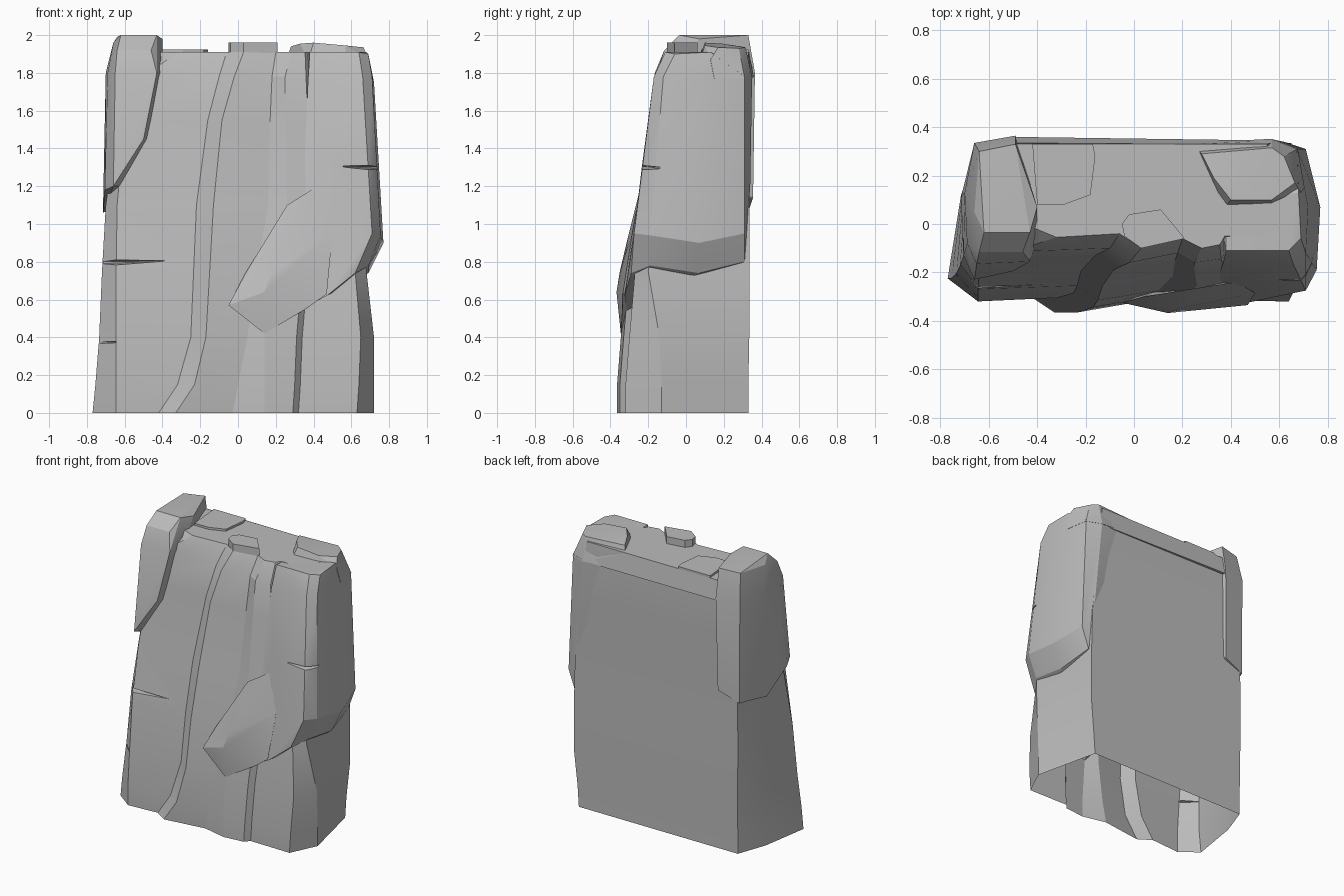
import bpy
import bmesh
from math import radians
from mathutils import Vector

cube = bpy.data.objects.get("Cube")
if cube:
    bpy.data.objects.remove(cube, do_unlink=True)

stone = bpy.data.materials.new("grey stone")
stone.use_nodes = True
grey = (0.5, 0.5, 0.5, 1)
stone.diffuse_color = grey
shader = next(n for n in stone.node_tree.nodes if n.type == "BSDF_PRINCIPLED")
shader.inputs["Base Color"].default_value = grey
shader.inputs["Roughness"].default_value = 0.9


def add_object(name, bm):
    bmesh.ops.recalc_face_normals(bm, faces=bm.faces[:])
    mesh = bpy.data.meshes.new(name)
    bm.to_mesh(mesh)
    bm.free()
    mesh.materials.append(stone)
    obj = bpy.data.objects.new(name, mesh)
    bpy.context.scene.collection.objects.link(obj)
    return obj


def boulder(name, points):
    """Angular stone wrapped around a few corner points."""
    bm = bmesh.new()
    for point in points:
        bm.verts.new(point)
    bmesh.ops.convex_hull(bm, input=bm.verts[:])
    loose = [v for v in bm.verts if not v.link_faces]
    bmesh.ops.delete(bm, geom=loose, context="VERTS")
    bmesh.ops.dissolve_limit(bm, angle_limit=radians(4),
                             verts=bm.verts[:], edges=bm.edges[:])
    return add_object(name, bm)


def crack(target, mouth, tip, height):
    """Cut a tapering wedge from the outer point mouth to the point tip."""
    mouth, tip = Vector(mouth), Vector(tip)
    up, out = Vector((0, 0, height / 2)), Vector((0, 0.2, 0))
    inward = Vector((0, 0.07, 0))
    cutter = boulder("crack_cutter", [
        mouth - out + up * 2, mouth - out - up * 2,
        mouth + inward + up / 4, mouth + inward - up / 4,
        tip - out + up / 8, tip - out - up / 8, tip])
    cutter.hide_render = True
    mod = target.modifiers.new("crack", "BOOLEAN")
    mod.operation, mod.solver, mod.object = "DIFFERENCE", "EXACT", cutter
    graph = bpy.context.evaluated_depsgraph_get()
    carved = bpy.data.meshes.new_from_object(target.evaluated_get(graph))
    target.modifiers.clear()
    target.data = carved
    bpy.data.objects.remove(cutter, do_unlink=True)


# Main rock face: the front leans back, each vertical ridge wanders in x
heights = [0, .15, .4, .75, 1.1, 1.55, 1.78, 1.91]
front = [-.365, -.365, -.345, -.315, -.255, -.19, -.16, -.1]
ridges = [
    (.14, [-.77, -.755, -.735, -.72, -.7, -.64, -.6, -.55]),
    (.045, [-.645, -.645, -.645, -.645, -.64, -.6, -.5, -.32]),
    (.06, [-.42, -.32, -.25, -.235, -.22, -.16, -.1, -.06]),
    (0, [-.33, -.23, -.17, -.15, -.13, -.085, -.02, .03]),
    (.04, [-.03, 0, .05, .1, .16, .17, .18, .2]),
    (0, [.14, .14, .14, .18, .26, .25, .25, .28]),
    (.015, [.29, .3, .31, .34, .38, .37, .36, .355]),
    (.05, [.32, .33, .34, .37, .42, .4, .38, .375]),
    (.045, [.63, .64, .65, .62, .6, .6, .6, .55]),
]
# Flank and back corners, each with its own y at every height
back = [.33, .33, .335, .335, .335, .34, .34, .33]
corners = [
    ([-.13, -.13, -.14, -.2, -.18, -.1, -.05, 0],
     [.72, .72, .72, .68, .65, .6, .6, .6]),
    (back, [.615, .625, .65, .65, .64, .6, .58, .55]),
    (back, [-.64, -.64, -.64, -.645, -.64, -.62, -.6, -.55]),
    ([.12] * 8, [-.715, -.71, -.705, -.695, -.67, -.64, -.6, -.55]),
]

bm = bmesh.new()
rings = []
for i, z in enumerate(heights):
    ring = [(xs[i], front[i] + inset, z) for inset, xs in ridges]
    ring += [(xs[i], ys[i], z) for ys, xs in corners]
    rings.append([bm.verts.new(p) for p in ring])
for low, high in zip(rings, rings[1:]):
    for j in range(len(low)):
        k = (j + 1) % len(low)
        bm.faces.new((low[j], low[k], high[k], high[j]))
bm.faces.new(rings[0])
bm.faces.new(rings[-1])
rock_face = add_object("rock_face", bm)
crack(rock_face, (-.72, -.24, .795), (-.37, -.25, .805), .04)
crack(rock_face, (-.78, -.24, .37), (-.64, -.28, .375), .04)

# Open underside
bm = bmesh.new()
bm.from_mesh(rock_face.data)
floor = [f for f in bm.faces if all(v.co.z < .001 for v in f.verts)]
bmesh.ops.delete(bm, geom=floor, context="FACES_ONLY")
bm.to_mesh(rock_face.data)
bm.free()

# Overhanging slab on the left side of the rock
slab = boulder("overhanging_slab", [
    (.32, -.31, .54), (.47, -.325, .62), (.62, -.29, .74), (.69, -.19, .78),
    (.69, .07, .74), (.655, .31, .8), (.4, .2, .7),
    (.71, -.275, .95), (.755, -.19, .94), (.77, .07, .9), (.71, .31, .95),
    (.43, -.22, 1.38), (.37, -.155, 1.75), (.66, -.17, 1.78),
    (.71, -.12, 1.78), (.72, .07, 1.75), (.675, .31, 1.78),
    (.57, .35, 1.78), (.3, .33, 1.78), (.62, .34, 1.2),
    (.38, -.11, 1.91), (.64, -.11, 1.91), (.69, -.06, 1.9),
    (.38, .08, 1.9), (.68, .13, 1.91)])
crack(slab, (.78, -.19, 1.295), (.55, -.21, 1.305), .035)

# Broken cap on the back half of the slab
boulder("slab_cap", [
    (.235, .335, 1.8), (.37, .06, 1.86), (.57, .07, 1.86), (.69, .13, 1.87),
    (.705, .15, 1.77), (.677, .311, 1.77), (.57, .352, 1.77),
    (.4, .1, 1.96), (.33, .19, 1.955), (.28, .29, 1.94), (.57, .1, 1.945),
    (.665, .17, 1.935), (.57, .315, 1.935), (.62, .28, 1.93)])

# Tall shoulder boulder on the right side of the rock
boulder("tall_shoulder", [
    (-.66, -.23, 1.2), (-.705, -.13, 1.18), (-.715, .11, 1.06),
    (-.655, .335, 1.08), (-.5, .355, 1.14), (-.63, -.2, 1.2),
    (-.64, -.205, 1.45), (-.5, -.195, 1.45), (-.47, -.12, 1.45),
    (-.65, -.165, 1.8), (-.43, -.155, 1.8), (-.4, -.06, 1.8),
    (-.69, -.08, 1.8), (-.7, .13, 1.8), (-.66, .335, 1.8), (-.49, .365, 1.8),
    (-.64, -.115, 1.92), (-.46, -.115, 1.92), (-.62, -.035, 2),
    (-.43, -.035, 2), (-.4, .07, 1.98), (-.49, .33, 2),
    (-.64, .3, 1.99), (-.66, .05, 1.96)])

# Tongue of stone bulging out of the lower front, ridged along its middle
boulder("front_bulge", [
    (-.05, -.325, .57), (.14, -.345, .42), (.14, -.368, .64),
    (.04, -.3, .74), (.18, -.35, .75), (.23, -.31, .92),
    (.26, -.265, 1.1), (.36, -.335, .55),
    (.47, -.335, .63), (.5, -.285, .95), (.42, -.24, 1.2),
    (.14, -.25, .5), (.4, -.2, .65)])

# Stones on the summit
boulder("column_cap", [
    (x, y, z) for z in (1.88, 1.96) for x, y in
    [(-.05, 0), (-.02, .04), (.11, .06), (.21, -.06), (.03, -.1), (-.04, -.05)]])
boulder("summit_plate", [
    (x, y, z) for z in (1.88, 1.925) for x, y in
    [(-.42, .33), (-.17, .33), (-.16, .28), (-.18, .12), (-.29, .08), (-.4, .08)]])
boulder("back_rim", [
    (-.55, .3, 1.78), (-.5, .36, 1.78), (.1, .35, 1.78), (.58, .345, 1.77),
    (-.5, .335, 1.91), (.24, .33, 1.91), (.5, .3, 1.88), (.5, .2, 1.8)])

for obj in bpy.context.scene.collection.objects:
    if obj.type == "MESH":
        bpy.ops.object.select_all(action="DESELECT")
        obj.select_set(True)
        bpy.context.view_layer.objects.active = obj
        bpy.ops.object.shade_smooth_by_angle(angle=radians(19))
